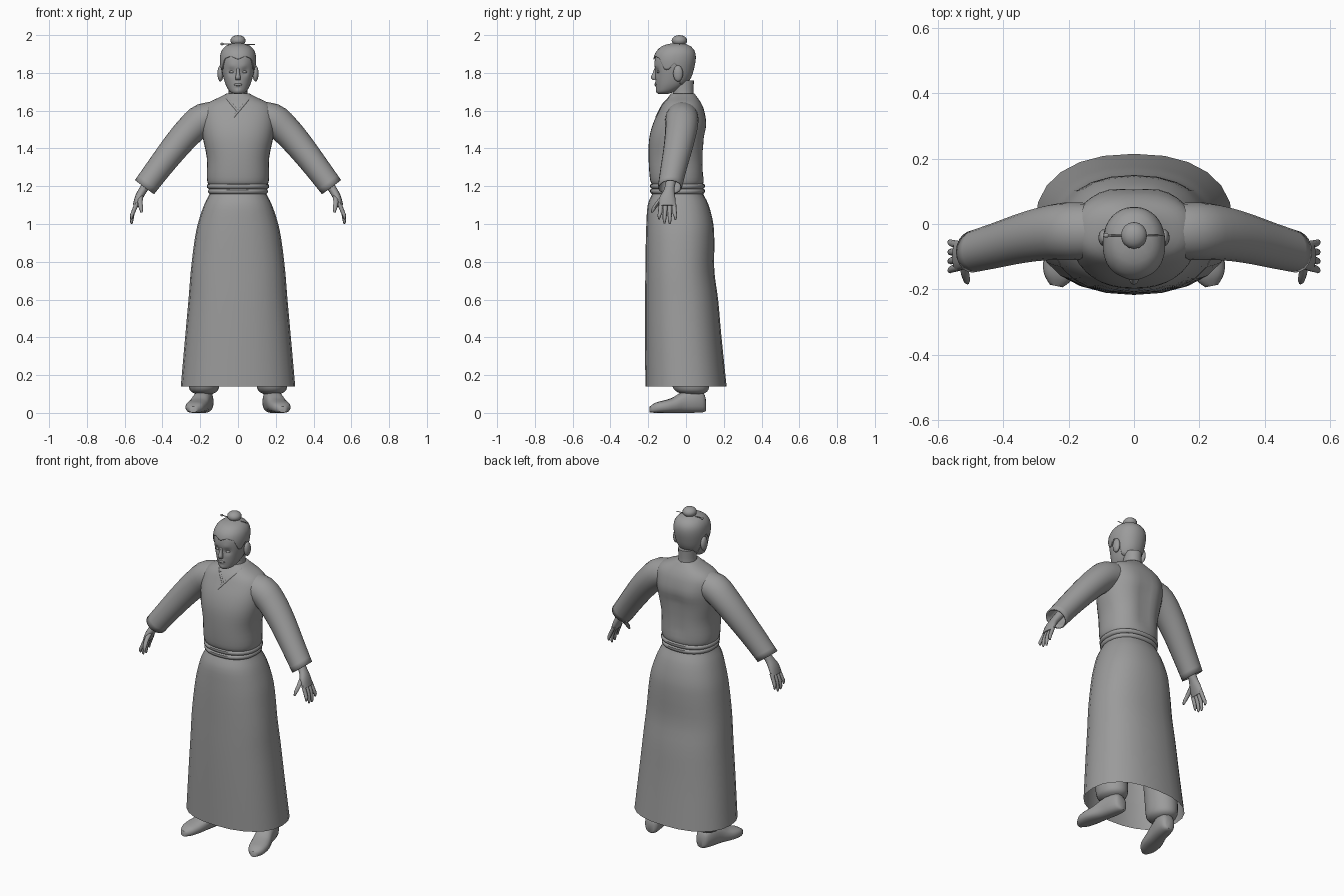
import bpy, bmesh, math
from mathutils import Vector
from mathutils.bvhtree import BVHTree

if "Cube" in bpy.data.objects:
    bpy.data.objects.remove(bpy.data.objects["Cube"], do_unlink=True)

GREY = (0.33, 0.33, 0.33, 1)
grey = bpy.data.materials.new("plain grey")
grey.use_nodes = True
grey.diffuse_color = GREY
grey.node_tree.nodes["Principled BSDF"].inputs["Base Color"].default_value = GREY

X, Y, Z = Vector((1, 0, 0)), Vector((0, 1, 0)), Vector((0, 0, 1))


def finish(name, bm, mirror=False, thick=0, angle=50):
    """Turn a bmesh into a shaded object, optionally mirrored in x and thickened."""
    bmesh.ops.recalc_face_normals(bm, faces=bm.faces)
    mesh = bpy.data.meshes.new(name)
    bm.to_mesh(mesh)
    bm.free()
    mesh.materials.append(grey)
    ob = bpy.data.objects.new(name, mesh)
    bpy.context.collection.objects.link(ob)
    bpy.ops.object.select_all(action='DESELECT')
    ob.select_set(True)
    bpy.context.view_layer.objects.active = ob
    bpy.ops.object.shade_smooth_by_angle(angle=math.radians(angle))
    if thick:
        ob.modifiers.new("thickness", 'SOLIDIFY').thickness = thick
    if mirror:
        ob.modifiers.new("mirror", 'MIRROR')
    return ob


def spline(rows, k=3):
    """Smooth a list of rows with a Catmull-Rom curve."""
    out, last = [], len(rows) - 1
    for i in range(last):
        p = [rows[max(0, min(last, i + j))] for j in (-1, 0, 1, 2)]
        for s in range(k):
            t = s / k
            out.append(tuple(0.5 * (2 * b + (c - a) * t + (2 * a - 5 * b + 4 * c - d) * t * t
                                    + (3 * b - a - 3 * c + d) * t ** 3) for a, b, c, d in zip(*p)))
    return out + [rows[-1]]


def oval(a, power):
    c, s = math.cos(a), math.sin(a)
    e = 2 / power
    return math.copysign(abs(c) ** e, c), math.copysign(abs(s) ** e, s)


def skin(bm, rings, caps):
    """Join rings of vertices with quads."""
    n = len(rings[0])
    for lo, hi in zip(rings, rings[1:]):
        for j in range(n):
            bm.faces.new((lo[j], lo[(j + 1) % n], hi[(j + 1) % n], hi[j]))
    if caps:
        bm.faces.new(rings[0])
        bm.faces.new(rings[-1])


def tube(rows, n=16, v=Y, power=2, caps=True, k=3, bm=None):
    """Loft ovals along rows of (x, y, z, radius across, radius along v)."""
    bm = bm or bmesh.new()
    rows = spline(rows, k)
    pts = [Vector(r[:3]) for r in rows]
    rings = []
    for i, r in enumerate(rows):
        u = v.cross(pts[min(i + 1, len(pts) - 1)] - pts[max(i - 1, 0)]).normalized()
        ring = []
        for j in range(n):
            c, s = oval(2 * math.pi * j / n, power)
            ring.append(bm.verts.new(pts[i] + u * c * r[3] + v * s * r[4]))
        rings.append(ring)
    skin(bm, rings, caps)
    return bm


def body(rows):
    """Rows of (height, half width, front, back) as upright tube rows."""
    return [(0, (f + b) / 2, z, w, (b - f) / 2) for z, w, f, b in rows]


def push(bm, centre, radius, move):
    """Soft displacement around a point, on both sides."""
    for side in (1, -1) if centre[0] else (1,):
        c = Vector((centre[0] * side, centre[1], centre[2]))
        for vert in bm.verts:
            vert.co += Vector(move) * math.exp(-((vert.co - c).length / radius) ** 2)


def ball(name, loc, size, mirror=False):
    bm = bmesh.new()
    bmesh.ops.create_uvsphere(bm, u_segments=16, v_segments=10, radius=1)
    bmesh.ops.scale(bm, vec=size, verts=bm.verts)
    bmesh.ops.translate(bm, vec=loc, verts=bm.verts)
    return finish(name, bm, mirror)


# Long skirt, open at the hem
skirt = body([(.14, .303, -.215, .215), (.4, .28, -.217, .188), (.6, .262, -.217, .17),
              (.75, .25, -.215, .15), (.9, .232, -.213, .15), (1, .213, -.21, .145),
              (1.1, .18, -.203, .12), (1.16, .15, -.178, .09), (1.19, .14, -.165, .08)])
finish("skirt", tube(skirt, 24, power=2.3, caps=False))

# Two-layer sash
for name, z, w in (("lower_sash", 1.157, .157), ("upper_sash", 1.184, .163)):
    finish(name, tube(body([(z, w - .012, -.175, .085), (z + .008, w, -.188, .098),
                            (z + .024, w, -.19, .1), (z + .032, w - .014, -.175, .085)]),
                      28, power=2.3, k=2))

# Robe top with a soft spine groove and shoulder blades
torso = tube(body([(1.195, .14, -.16, .07), (1.212, .158, -.182, .09), (1.25, .165, -.192, .095),
                   (1.35, .165, -.198, .095), (1.45, .185, -.195, .1), (1.53, .195, -.175, .105),
                   (1.6, .19, -.142, .096), (1.64, .16, -.12, .08), (1.67, .1, -.095, .06),
                   (1.69, .062, -.08, .045)]), 36, power=2.3)
for z in (1.3, 1.38, 1.46):
    push(torso, (0, .1, z), .045, (0, -.012, 0))
push(torso, (.09, .1, 1.53), .06, (0, .008, 0))
surface = BVHTree.FromBMesh(torso)
finish("robe_top", torso)


# Crossed collar edges lying on the chest
def collar(name, start, end):
    rows = []
    for i in range(7):
        t = i / 6
        x, z = (a + (b - a) * t for a, b in zip(start, end))
        hit = surface.ray_cast(Vector((x, -1, z)), Y)[0]
        if hit:
            rows.append((x, hit.y, z, .006, .004))
    finish(name, tube(rows, 8, k=2))


collar("collar_left", (.07, 1.678), (-.025, 1.565))
collar("collar_right", (-.07, 1.678), (0, 1.595))

# Sleeves
finish("sleeves", tube([(.08, -.02, 1.578, .07, .08), (.18, -.022, 1.555, .085, .088),
                        (.25, -.025, 1.5, .08, .085), (.33, -.04, 1.41, .074, .078),
                        (.42, -.065, 1.295, .067, .07), (.495, -.085, 1.195, .063, .064)],
                       20, caps=False), True, thick=.008)

# Hands: palm, four fingers and thumb in one mesh
hand = tube([(.455, -.075, 1.25, .026, .028), (.5, -.088, 1.185, .022, .027),
             (.525, -.098, 1.14, .021, .042), (.543, -.098, 1.095, .015, .046)], 14)
for y0, y1, tip in ((-.132, -.142, 1.025), (-.109, -.114, 1.003),
                    (-.086, -.086, 1.0), (-.064, -.056, 1.022)):
    tube([(.535, y0, 1.11, .011, .012), (.556, (y0 + y1) / 2, 1.06, .0105, .0115),
          (.563, y1, tip + .018, .009, .009), (.562, y1, tip, .004, .004)], 8, bm=hand)
tube([(.515, -.11, 1.155, .014, .015), (.518, -.147, 1.115, .013, .014),
      (.513, -.17, 1.082, .011, .011), (.51, -.18, 1.06, .005, .005)], 8, bm=hand)
finish("hands", hand, True)

# Trouser legs gathered at the ankle
finish("trouser_legs", tube([(.11, 0, .95, .08, .1), (.15, .01, .6, .085, .1),
                             (.178, .02, .25, .085, .1), (.18, .025, .15, .082, .1),
                             (.18, .03, .115, .07, .085), (.18, .035, .1, .045, .055)], 18), True)

# Shoes, turned slightly outwards
finish("shoes", tube([(.168, .105, .04, .02, .03), (.17, .09, .055, .04, .052),
                      (.18, .045, .062, .049, .062), (.195, -.02, .055, .05, .055),
                      (.21, -.07, .04, .054, .04), (.223, -.115, .033, .055, .033),
                      (.232, -.16, .027, .045, .027), (.238, -.19, .018, .02, .016)],
                     18, v=Z, power=2.5), True)
finish("ankles", tube([(.18, .04, .05, .043, .055), (.18, .04, .15, .045, .058)], 14, k=1), True)

# Neck and head
finish("neck", tube(body([(1.64, .062, -.075, .05), (1.69, .05, -.07, .04),
                          (1.76, .05, -.07, .042)]), 20))
head_rows = body([(1.688, .018, -.145, -.1), (1.7, .042, -.154, -.06), (1.73, .062, -.158, -.01),
                  (1.77, .076, -.161, .02), (1.82, .087, -.165, .036), (1.87, .091, -.165, .045),
                  (1.91, .083, -.15, .04), (1.94, .058, -.115, .015), (1.953, .02, -.065, -.015)])
head = tube(head_rows, 44, k=5, power=2.15)
push(head, (.034, -.155, 1.806), .02, (0, .012, 0))
push(head, (.03, -.16, 1.835), .016, (0, -.004, 0))
push(head, (0, -.16, 1.737), .015, (0, -.007, 0))
push(head, (0, -.155, 1.705), .018, (0, -.005, 0))
push(head, (0, -.16, 1.722), .009, (0, .005, 0))
finish("head", head)
finish("nose", tube([(0, -.157, 1.83, .007, .008), (0, -.165, 1.8, .009, .011),
                     (0, -.17, 1.776, .014, .016), (0, -.165, 1.762, .012, .01)], 12))
ball("eyes", (.033, -.146, 1.805), (.015, .009, .007), True)
ball("lips", (0, -.16, 1.738), (.022, .008, .007))
ball("ears", (.093, -.042, 1.797), (.016, .026, .043), True)

# Swept-back hair: a shell over the skull that follows a shaped hairline
dense = spline(head_rows, 5)
HAIRLINE = [(0, 1.868), (22, 1.885), (45, 1.872), (66, 1.81), (78, 1.815),
            (90, 1.845), (106, 1.82), (120, 1.74), (180, 1.71)]


def along(table, x, key):
    """Linear lookup in a table of rows sorted by one column."""
    for a, b in zip(table, table[1:]):
        if x <= b[key]:
            t = (x - a[key]) / (b[key] - a[key])
            return [p + (q - p) * t for p, q in zip(a, b)]
    return list(table[-1])


hair = bmesh.new()
rings, around, levels = [], 56, 14
for i in range(levels):
    ring = []
    for j in range(around):
        a = 2 * math.pi * j / around
        turn = abs((math.degrees(a) + 90 + 180) % 360 - 180)
        low = along(HAIRLINE, turn, 0)[1]
        z = low + (1.953 - low) * i / (levels - 1)
        _, yc, _, rx, ry = along(dense, z, 2)
        c, s = oval(a, 2.15)
        ring.append(hair.verts.new((c * (rx + .005), yc + s * (ry + .007), z + .004)))
    rings.append(ring)
skin(hair, rings, False)
hair.faces.new(rings[-1])
finish("hair", hair, thick=.005)

# Topknot, its band and the hairpin
ball("topknot", (0, -.035, 1.971), (.04, .041, .029))
finish("topknot_band", tube(body([(1.935, .033, -.068, -.002), (1.945, .036, -.071, .001),
                                  (1.955, .031, -.066, -.004)]), 18))
finish("hairpin", tube([(-.09, -.035, 1.953, .003, .003), (.09, -.035, 1.95, .002, .002)],
                       8, v=Z, k=1))
ball("hairpin_bead", (-.085, -.035, 1.953), (.009, .007, .007))
